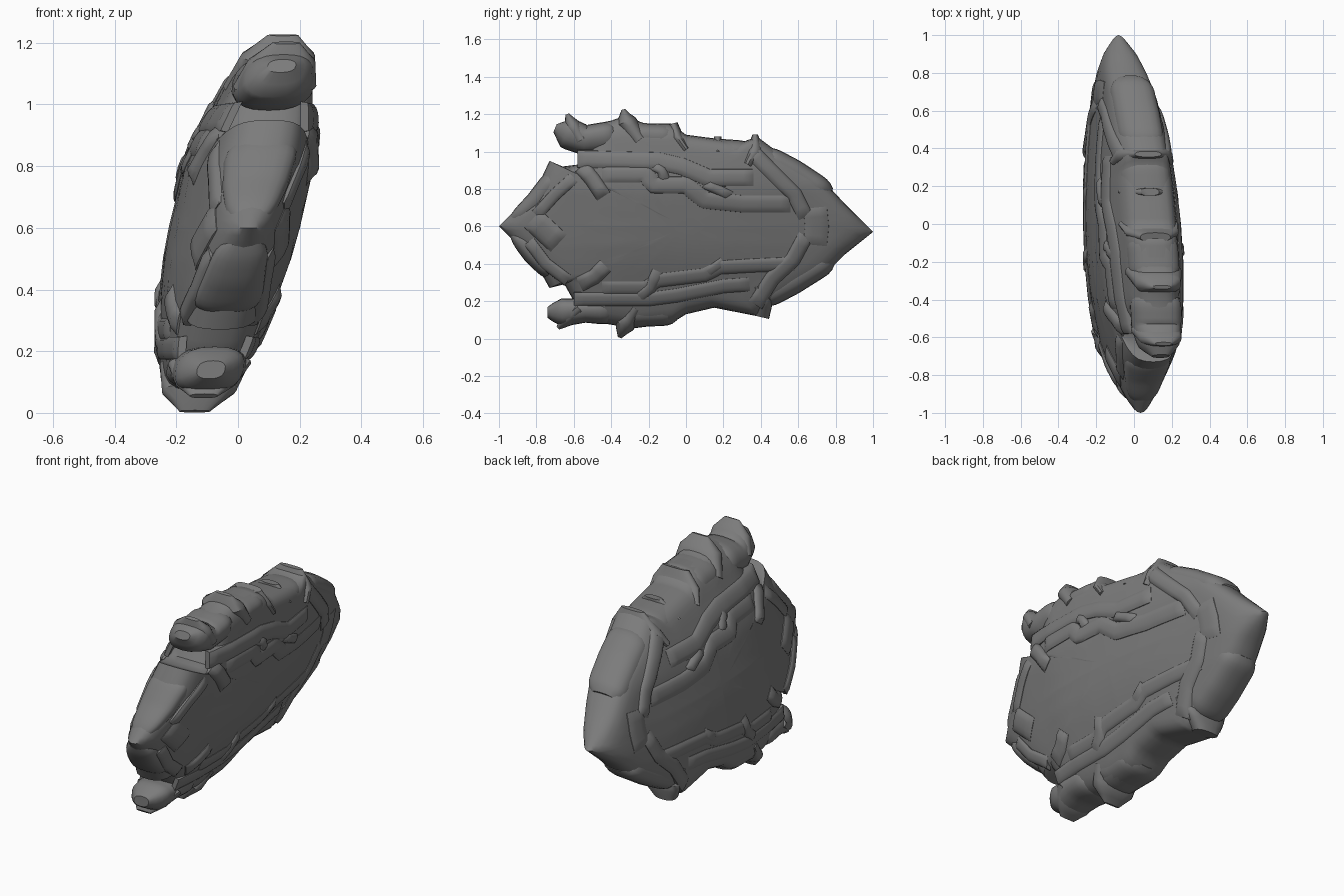
import bpy
from math import sin, cos, pi, hypot, copysign

if "Cube" in bpy.data.objects:
    bpy.data.objects.remove(bpy.data.objects["Cube"])

grey = bpy.data.materials.new("dark_stone")
grey.diffuse_color = (.2, .2, .2, 1)
grey.use_nodes = True
grey.node_tree.nodes["Principled BSDF"].inputs["Base Color"].default_value = grey.diffuse_color


def lerp(table, v):
    for (a, p), (b, q) in zip(table, table[1:]):
        if v <= b:
            return p + (q - p) * max(0, (v - a) / (b - a))
    return table[-1][1]


# half thickness of the lens shaped body at a side-view point
F = [(-.62, .07), (-.5, .125), (-.4, .148), (-.3, .17), (-.2, .192), (-.1, .205), (.0, .21), (.2, .208),
     (.3, .187), (.4, .155), (.5, .128), (.62, .07)]
G = [(-1, .04), (-.9, .085), (-.8, .112), (-.65, .15), (-.4, .198), (-.2, .21), (0, .205),
     (.2, .192), (.4, .17), (.6, .14), (.8, .115), (.9, .088), (1, .03)]


def depth(y, z):
    return lerp(F, z - .6) * lerp(G, y) / .21


def place(u, y, z):
    # the whole slab leans sideways and is turned a little
    return (u + .235 * (z - .6) - .055 * y - .02, y, z)


def make(name, verts, faces):
    me = bpy.data.meshes.new(name)
    me.from_pydata([place(*v) for v in verts], [], faces)
    me.materials.append(grey)
    ob = bpy.data.objects.new(name, me)
    bpy.context.collection.objects.link(ob)
    bpy.ops.object.select_all(action='DESELECT')
    ob.select_set(True)
    bpy.context.view_layer.objects.active = ob
    bpy.ops.object.mode_set(mode='EDIT')
    bpy.ops.mesh.select_all(action='SELECT')
    bpy.ops.mesh.normals_make_consistent(inside=False)
    bpy.ops.object.mode_set(mode='OBJECT')
    bpy.ops.object.shade_smooth_by_angle(angle=.7)


def resample(pts, step=.03):
    out = []
    for a, b in zip(pts, pts[1:]):
        n = max(1, int(hypot(b[0] - a[0], b[1] - a[1]) / step))
        out += [tuple(p + (q - p) * i / n for p, q in zip(a, b)) for i in range(n)]
    return out + [tuple(pts[-1])]


def normal(path, i):
    a, b = path[max(0, i - 1)], path[min(len(path) - 1, i + 1)]
    d = hypot(b[0] - a[0], b[1] - a[1])
    return -(b[1] - a[1]) / d, (b[0] - a[0]) / d


def slab(name, outline, c):
    # rounded plate, both faces, rings shrinking to the centre
    loop = resample(outline + outline[:1])[:-1]
    n = len(loop)
    rings = [(.1, 1), (.2, 1), (.3, 1), (.4, 1), (.5, 1), (.6, 1), (.7, 1), (.77, 1), (.84, 1), (.9, .97),
             (.95, .88), (.98, .7), (.995, .4)]
    seq = rings + [(1, 0)] + [(t, -k) for t, k in rings[::-1]]
    verts, faces = [], []
    for t, k in seq:
        for y, z in loop:
            y, z = c[0] + (y - c[0]) * t, c[1] + (z - c[1]) * t
            verts.append((k * depth(y, z), y, z))
    for r in range(len(seq) - 1):
        for i in range(n):
            j = (i + 1) % n
            faces.append((r * n + i, r * n + j, r * n + n + j, r * n + n + i))
    for r, s in ((0, 1), (len(seq) - 1, -1)):
        verts.append((s * depth(*c), *c))
        faces += [(r * n + i, r * n + (i + 1) % n, len(verts) - 1) for i in range(n)]
    make(name, verts, faces)


def band(name, path, w, rise):
    # raised rounded strip lying on both faces of the body, tapered at its ends
    path = resample(path, .025)
    last = len(path) - 1
    sec = [(-1, -.025), (-.9, .2), (-.65, .75), (-.3, 1), (.3, 1), (.65, .75), (.9, .2), (1, -.025)]
    for side, label in ((1, "right"), (-1, "left")):
        verts, faces, m = [], [], len(sec)
        for i, (y, z) in enumerate(path):
            ny, nz = normal(path, i)
            k = (.1, 1)[min(i, last - i, 1)]
            for s, h in sec:
                a, b = y + ny * s * w, z + nz * s * w
                verts.append((side * (depth(a, b) + (h * rise * k if h > 0 else h)), a, b))
        for i in range(last):
            for j in range(m):
                l = (j + 1) % m
                faces.append((i * m + j, i * m + l, i * m + m + l, i * m + m + j))
        faces += [tuple(range(m)), tuple(range(len(verts) - m, len(verts)))]
        make(f"{name}_{label}", verts, faces)


def tube(name, pts, soft=True):
    # pillow block along a path of (y, z, in-plane radius, thickness radius)
    path = resample(pts, .025)
    n, last = 20, len(path) - 1
    verts, faces = [], []
    for i, (y, z, r, ru) in enumerate(path):
        ny, nz = normal(path, i)
        k = (.65, .88, .97, 1)[min(i, last - i, 3)] if soft else 1
        for j in range(n):
            a = 2 * pi * j / n
            s = copysign(abs(sin(a)) ** .8, sin(a)) * r * k
            u = copysign(abs(cos(a)) ** .8, cos(a)) * ru * k
            verts.append((u, y + ny * s, z + nz * s))
    for i in range(last):
        for j in range(n):
            l = (j + 1) % n
            faces.append((i * n + j, i * n + l, i * n + n + l, i * n + n + j))
    faces += [tuple(range(n)), tuple(range(last * n, last * n + n))]
    make(name, verts, faces)


# main body
slab("body", [(-1, .6), (-.92, .68), (-.85, .73), (-.8, .8), (-.73, .95), (-.66, .92), (-.58, .93),
              (-.52, 1.03), (-.48, 1.15), (-.4, 1.165), (-.33, 1.19), (-.22, 1.15), (-.08, 1.15), (0, 1.09),
              (.15, 1.07), (.3, 1.05), (.38, 1.08), (.5, .99), (.72, .86), (.85, .72), (1, .57),
              (.85, .45), (.75, .35), (.55, .23), (.47, .19), (.38, .12), (.15, .165), (0, .13),
              (-.08, .08), (-.28, .055), (-.5, .09), (-.6, .2), (-.65, .29), (-.73, .27),
              (-.78, .36), (-.88, .48)], (0, .6))

# pillow blocks along the rim
tube("upper_front_horn", [(-.7, 1.125, .035, .07), (-.64, 1.1, .085, .11), (-.54, 1.06, .08, .13), (-.36, 1.08, .09, .135)])
tube("upper_rim_front", [(-.31, 1.07, .085, .135), (-.05, 1.06, .085, .135)])
tube("upper_rim_middle", [(-.06, 1.0, .095, .145), (.15, .98, .09, .14), (.36, .97, .085, .13)])
tube("upper_rim_back", [(.4, .97, .08, .12), (.57, .88, .08, .12), (.76, .76, .075, .115)])
tube("lower_front_horn", [(-.74, .14, .045, .07), (-.66, .14, .075, .11), (-.54, .15, .065, .125), (-.38, .15, .08, .135)])
tube("lower_rim_front", [(-.33, .14, .08, .13), (-.05, .15, .08, .13)])
tube("lower_rim_middle", [(-.06, .22, .08, .14), (.15, .24, .075, .135), (.36, .23, .085, .125)])
tube("lower_rim_back", [(.4, .22, .075, .115), (.57, .31, .075, .115), (.77, .43, .07, .11)])
tube("nose_upper", [(-.93, .62, .04, .07), (-.8, .73, .06, .105), (-.68, .87, .07, .125)])
tube("nose_lower", [(-.92, .56, .04, .08), (-.82, .46, .06, .1), (-.7, .35, .065, .125)])

# pointed collars wrapped over the rim
for name, pts in {
    "collar_upper_horn": [(-.635, 1.2, .01, .045), (-.61, 1.14, .045, .11), (-.56, 1.06, .045, .135)],
    "collar_upper_front": [(-.335, 1.225, .01, .05), (-.32, 1.16, .055, .12), (-.25, 1.06, .05, .15)],
    "collar_upper_mid": [(-.07, 1.15, .025, .08), (-.05, 1.08, .035, .14), (0, 1.01, .03, .16)],
    "collar_upper_back": [(.37, 1.09, .015, .07), (.37, 1.0, .05, .15), (.33, .93, .035, .17)],
    "collar_small": [(.17, 1.08, .02, .05), (.17, 1.0, .02, .15)],
    "collar_lower_horn": [(-.685, .055, .01, .045), (-.64, .1, .04, .1), (-.57, .16, .035, .135)],
    "collar_lower_front": [(-.355, .005, .01, .05), (-.33, .07, .055, .12), (-.27, .16, .04, .145)],
    "collar_lower_back": [(.4, .115, .045, .07), (.42, .2, .045, .125), (.38, .28, .03, .145)],
}.items():
    tube(name, pts, False)

# stepped armour plates above and below the smooth centre panel
band("upper_plate", [(-.45, .88), (-.22, .88), (-.17, .82), (0, .82), (.1, .74), (.3, .72), (.56, .72)], .05, .014)
band("upper_outer_plate", [(-.58, .96), (-.15, .95), (-.02, .92), (.12, .86), (.36, .86)], .05, .016)
band("lower_plate", [(-.45, .27), (-.22, .27), (-.15, .31), (.1, .34), (.18, .38), (.35, .39), (.58, .4)], .04, .012)
band("lower_outer_plate", [(-.6, .21), (-.2, .21), (-.05, .23), (.2, .28), (.34, .29)], .04, .012)

# small hooks on the plates
band("upper_hook_front", [(-.56, .92), (-.5, .85), (-.44, .76)], .045, .025)
band("upper_hook_mid", [(-.18, .93), (-.13, .9), (-.11, .84)], .03, .022)
band("upper_hook_back", [(.1, .83), (.24, .76)], .03, .02)
band("lower_hook_front", [(-.57, .29), (-.49, .33), (-.43, .39)], .045, .022)
band("lower_hook_mid", [(-.26, .21), (-.19, .27), (-.15, .36)], .035, .02)
band("lower_hook_back", [(.1, .34), (.2, .41)], .03, .016)

# chevron ridges at the back and front, and the nose boss
band("back_chevron", [(.35, 1.0), (.46, .89), (.58, .77), (.64, .65)], .045, .018)
band("back_chevron_low", [(.37, .18), (.46, .32), (.57, .42), (.64, .55)], .045, .016)
band("back_plate", [(.69, .7), (.7, .6), (.69, .5)], .07, .012)
band("front_chevron", [(-.6, .86), (-.7, .77), (-.8, .66)], .035, .014)
band("front_chevron_low", [(-.84, .52), (-.75, .4), (-.63, .31)], .035, .014)
band("nose_boss", [(-.82, .64), (-.68, .51)], .07, .02)
